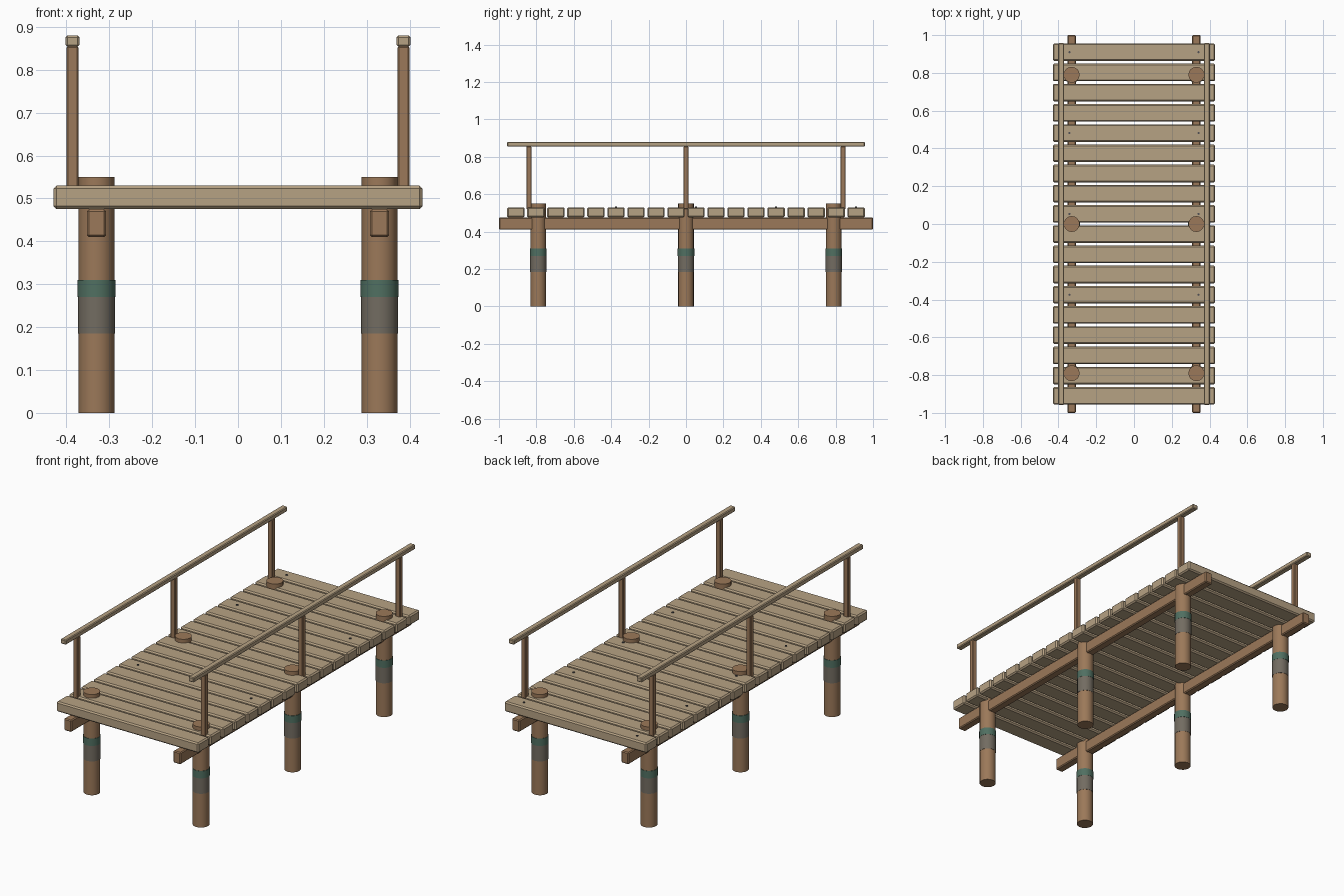
import bpy

if "Cube" in bpy.data.objects:
    bpy.data.objects.remove(bpy.data.objects["Cube"])

def material(name, rgb):
    m = bpy.data.materials.new(name)
    m.diffuse_color = (*rgb, 1)
    m.use_nodes = True
    m.node_tree.nodes["Principled BSDF"].inputs["Base Color"].default_value = m.diffuse_color
    return m

PLANK = material("pale_wood", (0.47, 0.36, 0.23))
WOOD = material("brown_wood", (0.33, 0.19, 0.10))
GREEN = material("algae_green", (0.08, 0.16, 0.12))
WET = material("wet_wood", (0.17, 0.15, 0.12))
IRON = material("iron", (0.08, 0.08, 0.09))

def box(name, loc, size, mat, bevel=0.005):
    bpy.ops.mesh.primitive_cube_add(size=1, location=loc)
    o = bpy.context.object
    o.name = name
    o.scale = size
    bpy.ops.object.transform_apply(location=False, rotation=False, scale=True)
    o.data.materials.append(mat)
    if bevel:
        b = o.modifiers.new("bevel", 'BEVEL')
        b.width = bevel
        b.segments = 1
    return o

def cylinder(name, x, y, z0, z1, r, mat, sides=16):
    bpy.ops.mesh.primitive_cylinder_add(vertices=sides, radius=r, depth=z1 - z0,
                                        location=(x, y, (z0 + z1) / 2))
    o = bpy.context.object
    o.name = name
    o.data.materials.append(mat)
    bpy.ops.object.shade_smooth_by_angle()
    return o

# deck planks, with nails on every fourth one
PITCH = 0.107
for i in range(18):
    y = (i - 8.5) * PITCH
    box("plank", (0, y, 0.5025), (0.86, 0.093, 0.055), PLANK, 0.007)
    if i % 4 == 1:
        for x in (-0.342, 0.342):
            cylinder("nail", x, y, 0.525, 0.534, 0.006, IRON, 8)

for s in (-1, 1):
    # stringer under the deck
    box("stringer", (s * 0.33, 0, 0.4425), (0.045, 2.0, 0.065), WOOD)
    # piles with tide marks
    for y in (-0.79, 0, 0.79):
        cylinder("pile", s * 0.33, y, 0, 0.55, 0.042, WOOD)
        cylinder("wet_band", s * 0.33, y, 0.185, 0.27, 0.0432, WET)
        cylinder("algae_band", s * 0.33, y, 0.27, 0.31, 0.0443, GREEN)
    # railing
    for y in (-0.84, 0, 0.84):
        box("rail_post", (s * 0.386, y, 0.6875), (0.028, 0.026, 0.335), WOOD, 0.003)
    box("handrail", (s * 0.386, 0, 0.867), (0.032, 1.914, 0.026), PLANK, 0.004)
